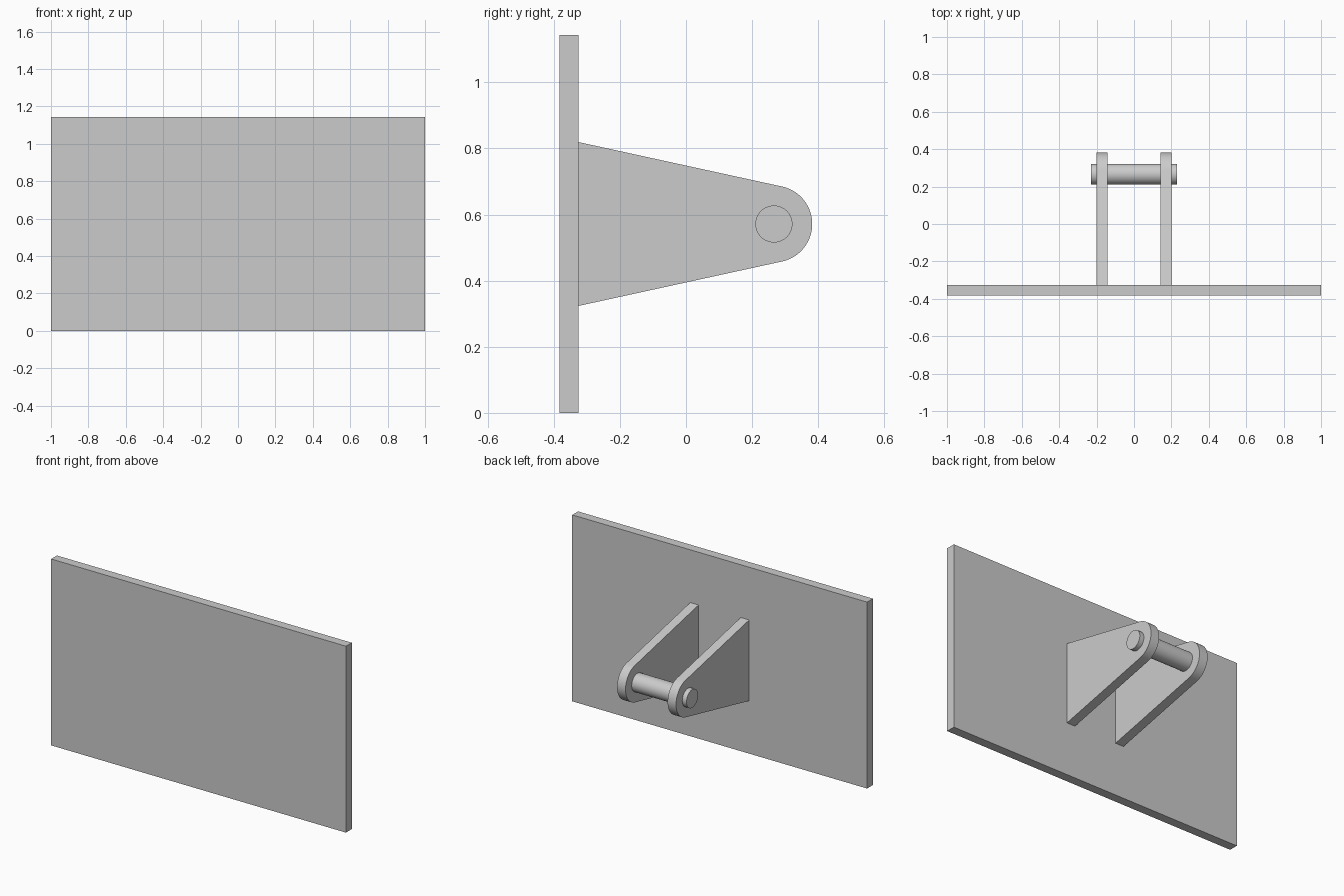
import bpy, bmesh, math
from mathutils import Matrix

cube = bpy.data.objects.get("Cube")
if cube:
    bpy.data.objects.remove(cube, do_unlink=True)

# Single grey metal
grey = bpy.data.materials.new("grey_metal")
grey.use_nodes = True
colour = (0.6, 0.6, 0.6, 1)
grey.diffuse_color = colour
grey.node_tree.nodes["Principled BSDF"].inputs["Base Color"].default_value = colour

PLATE_FRONT, PLATE_BACK, HEIGHT = -0.382, -0.326, 1.143
MID_Z = HEIGHT / 2
PIN_Y, PIN_RADIUS, PIN_HALF = 0.266, 0.056, 0.229
LUG_RADIUS, LUG_HALF_BASE = 0.116, 0.248
LUG_INNER, LUG_OUTER = 0.143, 0.2


def make_object(name, bm):
    bmesh.ops.recalc_face_normals(bm, faces=bm.faces)
    mesh = bpy.data.meshes.new(name)
    bm.to_mesh(mesh)
    bm.free()
    mesh.materials.append(grey)
    obj = bpy.data.objects.new(name, mesh)
    bpy.context.collection.objects.link(obj)
    return obj


def smooth(obj):
    bpy.ops.object.select_all(action="DESELECT")
    obj.select_set(True)
    bpy.context.view_layer.objects.active = obj
    bpy.ops.object.shade_smooth_by_angle(angle=math.radians(30))


def extrude_profile(name, points, x0, x1):
    """Extrude a (y, z) outline along x."""
    bm = bmesh.new()
    face = bm.faces.new([bm.verts.new((x0, y, z)) for y, z in points])
    extruded = bmesh.ops.extrude_face_region(bm, geom=[face])["geom"]
    verts = [g for g in extruded if isinstance(g, bmesh.types.BMVert)]
    bmesh.ops.translate(bm, verts=verts, vec=(x1 - x0, 0, 0))
    return make_object(name, bm)


# Upright mounting plate
extrude_profile("mounting_plate",
                [(PLATE_FRONT, 0), (PLATE_BACK, 0),
                 (PLATE_BACK, HEIGHT), (PLATE_FRONT, HEIGHT)], -1, 1)

# Tapered lugs: straight edges run tangent into a rounded nose
dy = PIN_Y - PLATE_BACK
tangent = math.atan2(LUG_HALF_BASE, -dy) - math.acos(
    LUG_RADIUS / math.hypot(dy, LUG_HALF_BASE))
STEPS = 32
outline = [(PLATE_BACK, MID_Z - LUG_HALF_BASE)]
for i in range(STEPS + 1):
    a = tangent * (2 * i / STEPS - 1)
    outline.append((PIN_Y + LUG_RADIUS * math.cos(a),
                    MID_Z + LUG_RADIUS * math.sin(a)))
outline.append((PLATE_BACK, MID_Z + LUG_HALF_BASE))
for side, x0, x1 in (("left", LUG_INNER, LUG_OUTER),
                     ("right", -LUG_OUTER, -LUG_INNER)):
    smooth(extrude_profile(side + "_lug", outline, x0, x1))

# Pin through both lugs
bm = bmesh.new()
bmesh.ops.create_cone(
    bm, cap_ends=True, segments=48, radius1=PIN_RADIUS, radius2=PIN_RADIUS,
    depth=2 * PIN_HALF,
    matrix=Matrix.Translation((0, PIN_Y, MID_Z)) @ Matrix.Rotation(math.pi / 2, 4, "Y"))
smooth(make_object("pin", bm))
